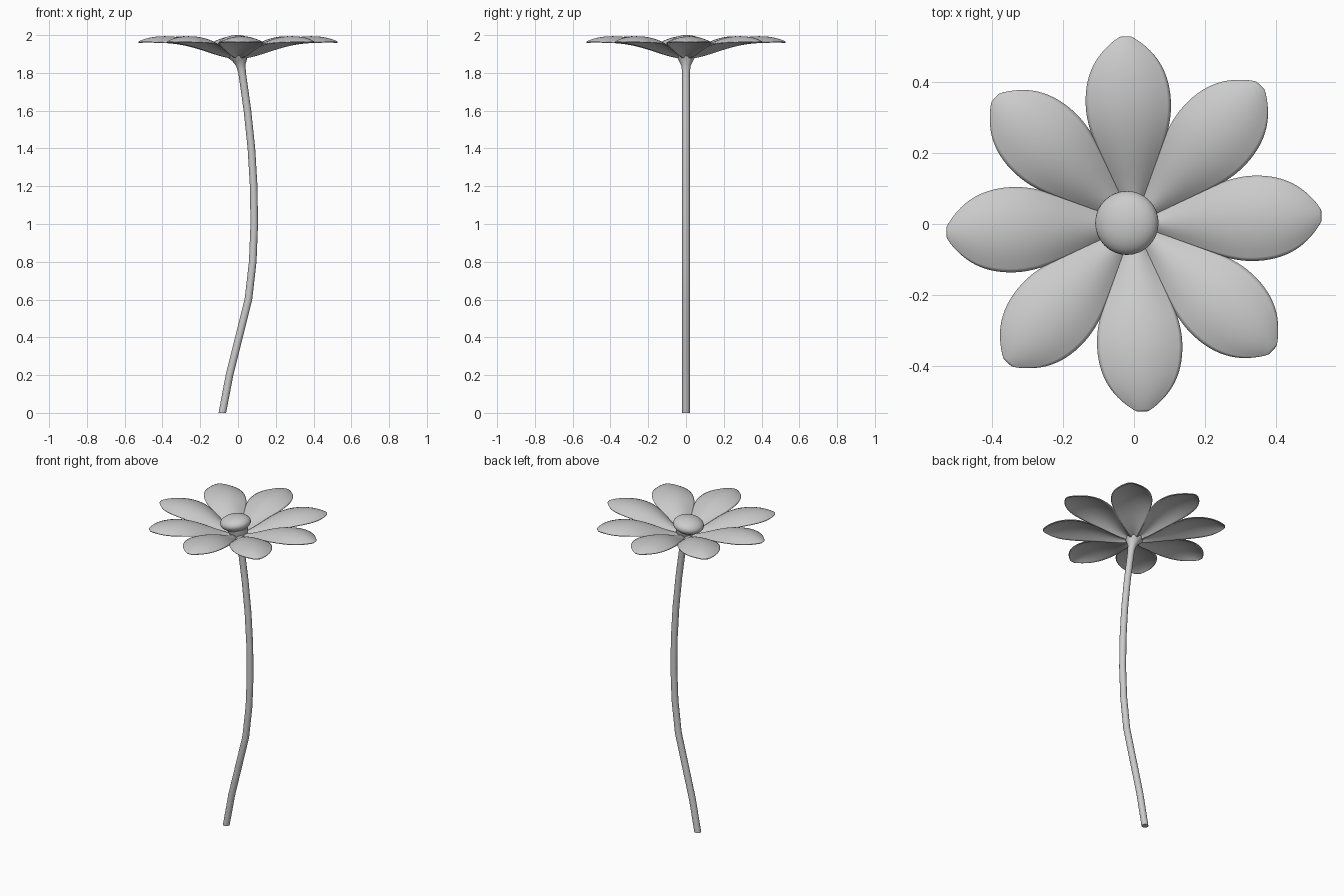
import bpy, bmesh, math
from mathutils import Matrix

if "Cube" in bpy.data.objects:
    bpy.data.objects.remove(bpy.data.objects["Cube"])

# Stem: gently bowed tube flaring into the calyx (x, z, radius)
path = [(-0.083, 0.0, .02), (-0.045, .2, .02), (0.005, .4, .02), (0.055, .6, .02),
        (0.078, .8, .02), (0.086, 1.0, .02), (0.083, 1.2, .02), (0.071, 1.4, .02),
        (0.05, 1.6, .02), (0.022, 1.8, .02), (0.015, 1.84, .025),
        (0.01, 1.87, .04), (0.004, 1.89, .055), (-0.002, 1.92, .06)]
sides = 16
bm = bmesh.new()
rings = []
for i, (x, z, r) in enumerate(path):
    a, b = path[max(i - 1, 0)], path[min(i + 1, len(path) - 1)]
    tilt = 0 if i == 0 else math.atan2(b[0] - a[0], b[1] - a[1])
    ring = []
    for k in range(sides):
        t = 2 * math.pi * k / sides
        c = r * math.cos(t)
        ring.append(bm.verts.new((x + c * math.cos(tilt), r * math.sin(t),
                                  z - c * math.sin(tilt))))
    rings.append(ring)
for lo, hi in zip(rings, rings[1:]):
    for k in range(sides):
        n = (k + 1) % sides
        bm.faces.new((lo[k], lo[n], hi[n], hi[k]))
bm.faces.new(rings[0][::-1])
bm.faces.new(rings[-1])


def make_object(name, bm):
    mesh = bpy.data.meshes.new(name)
    bm.to_mesh(mesh)
    bm.free()
    ob = bpy.data.objects.new(name, mesh)
    bpy.context.collection.objects.link(ob)
    bpy.ops.object.select_all(action='DESELECT')
    bpy.context.view_layer.objects.active = ob
    ob.select_set(True)
    bpy.ops.object.shade_smooth_by_angle(angle=math.radians(50))
    return ob


make_object("stem", bm)

# Petals: arched blades (distance, half width, edge z, middle z)
profile = [(.03, .014, 1.878, 1.890), (.10, .043, 1.895, 1.912), (.19, .083, 1.927, 1.955),
           (.27, .114, 1.950, 1.982), (.34, .123, 1.961, 1.995), (.41, .114, 1.965, 1.996),
           (.465, .088, 1.965, 1.989), (.505, .050, 1.965, 1.977), (.528, .017, 1.964, 1.966)]
across = [-1, -.66, -.33, 0, .33, .66, 1]
for p in range(8):
    bm = bmesh.new()
    rows = [[bm.verts.new((r, w * v, e + (m - e) * (1 - v * v))) for v in across]
            for r, w, e, m in profile]
    for a, b in zip(rows, rows[1:]):
        for j in range(len(across) - 1):
            bm.faces.new((a[j], b[j], b[j + 1], a[j + 1]))
    bm.transform(Matrix.Rotation(math.radians(2.7 + 45 * p), 4, 'Z'))
    petal = make_object(f"petal_{p + 1}", bm)
    sub = petal.modifiers.new("smooth", 'SUBSURF')
    sub.levels = sub.render_levels = 2
    solid = petal.modifiers.new("thickness", 'SOLIDIFY')
    solid.thickness = 0.006
    solid.offset = -1

# Flower centre: flattened dome leaning with the stem
bm = bmesh.new()
bmesh.ops.create_uvsphere(bm, u_segments=32, v_segments=16, radius=1)
bm.transform(Matrix.Translation((-0.02, 0.003, 1.952))
             @ Matrix.Rotation(math.radians(-8), 4, 'Y')
             @ Matrix.Diagonal((.09, .09, .047, 1)))
make_object("flower_centre", bm)
